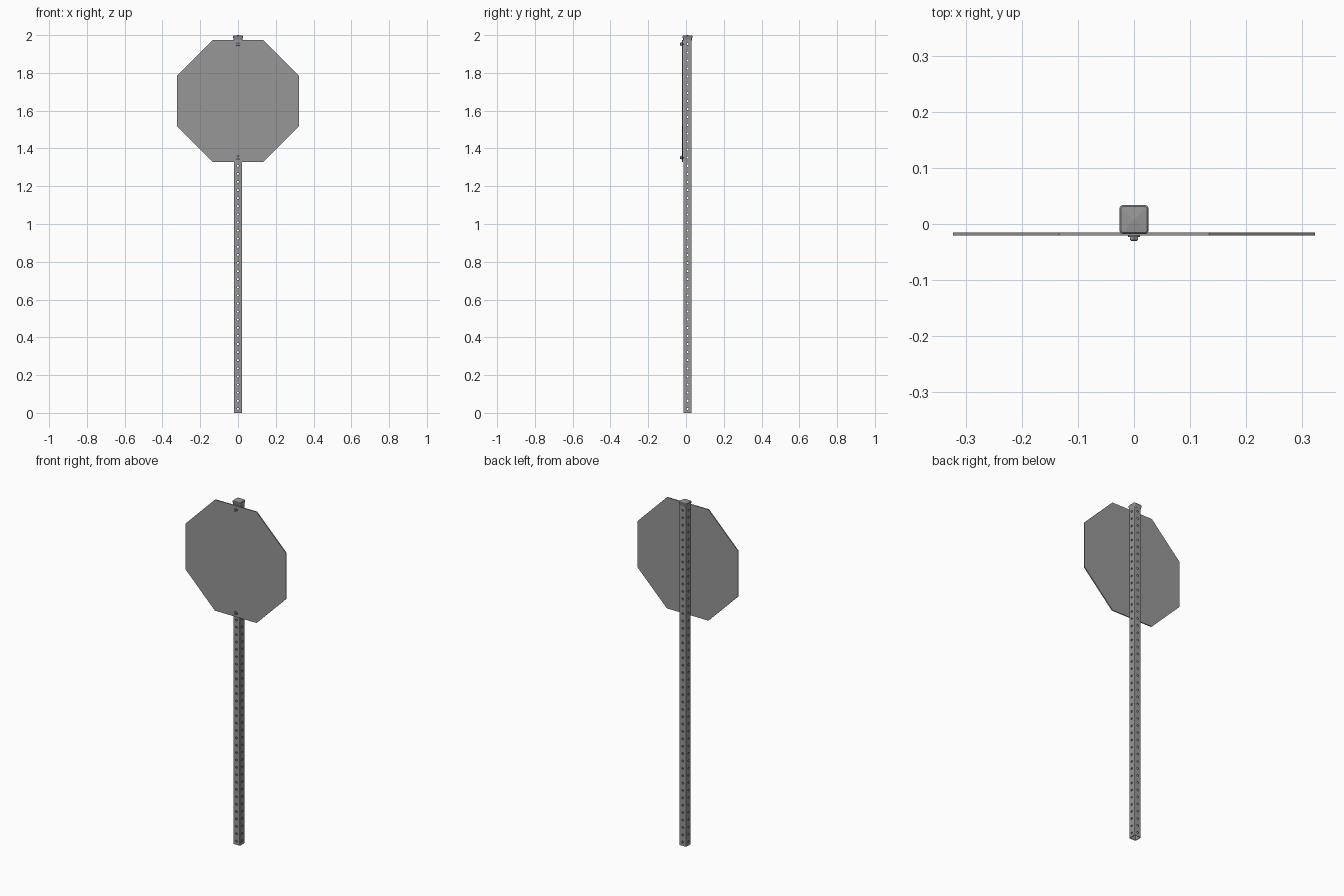
import bpy, bmesh, math
from mathutils import Vector, Matrix

if "Cube" in bpy.data.objects:
    bpy.data.objects.remove(bpy.data.objects["Cube"])

PITCH, COUNT = 0.0429, 46       # hole spacing and number of holes per side
HALF, WALL, CORNER = 0.0222, 0.003, 0.004
HOLE_R, CY = 0.0057, 0.008      # hole radius, post centre in y
POST_H = PITCH * COUNT
PLATE_BACK, PLATE_FRONT = CY - HALF - 0.0006, CY - HALF - 0.0066

steel = bpy.data.materials.new("dark_steel")
steel.diffuse_color = (0.31, 0.31, 0.31, 1)
steel.use_nodes = True
steel.node_tree.nodes["Principled BSDF"].inputs["Base Color"].default_value = steel.diffuse_color


def finish(name, bm, smooth=True):
    bmesh.ops.remove_doubles(bm, verts=bm.verts, dist=1e-5)
    bmesh.ops.recalc_face_normals(bm, faces=bm.faces)
    me = bpy.data.meshes.new(name)
    bm.to_mesh(me)
    bm.free()
    me.materials.append(steel)
    ob = bpy.data.objects.new(name, me)
    bpy.context.collection.objects.link(ob)
    if smooth:
        bpy.ops.object.select_all(action='DESELECT')
        ob.select_set(True)
        bpy.context.view_layer.objects.active = ob
        bpy.ops.object.shade_smooth_by_angle(angle=math.radians(35))
    return ob


def rounded_square(half, r, z, seg=4):
    pts = []
    for q in range(4):
        mid = math.pi / 4 + q * math.pi / 2
        cx = math.copysign(half - r, math.cos(mid))
        cy = math.copysign(half - r, math.sin(mid))
        for i in range(seg + 1):
            a = q * math.pi / 2 + i / seg * math.pi / 2
            pts.append((cx + r * math.cos(a), CY + cy + r * math.sin(a), z))
    return pts


def bridge(bm, a, b):
    n = len(a)
    for i in range(n):
        bm.faces.new((a[i], a[(i + 1) % n], b[(i + 1) % n], b[i]))


# Perforated square tube: one pierced wall cell, repeated up four sides
def build_post():
    bm = bmesh.new()
    n, hw, hh = 16, HALF - CORNER, PITCH / 2
    for side in range(4):
        rot = Matrix.Rotation(side * math.pi / 2, 3, 'Z')

        def vert(x, depth, z):
            return bm.verts.new(rot @ Vector((x, -HALF + depth, z)) + Vector((0, CY, 0)))

        for k in range(COUNT):
            zc = (k + 0.5) * PITCH
            rings = []
            for depth in (0, WALL):
                hole, edge = [], []
                for i in range(n):
                    c, s = math.cos(i * math.tau / n), math.sin(i * math.tau / n)
                    m = max(abs(c), abs(s))
                    hole.append(vert(HOLE_R * c, depth, zc + HOLE_R * s))
                    edge.append(vert(hw * c / m, depth, zc + hh * s / m))
                bridge(bm, edge, hole)
                rings.append((hole, edge))
            bridge(bm, rings[0][0], rings[1][0])
            # rounded corner strip beside the cell, outside and inside
            for r in (CORNER, CORNER - WALL):
                arc = [(hw + r * math.sin(t * math.pi / 8),
                        CORNER - r * math.cos(t * math.pi / 8)) for t in range(5)]
                for (x0, d0), (x1, d1) in zip(arc, arc[1:]):
                    bm.faces.new([vert(x0, d0, zc - hh), vert(x1, d1, zc - hh),
                                  vert(x1, d1, zc + hh), vert(x0, d0, zc + hh)])
    # end rims
    for z in (0, POST_H):
        bridge(bm, [bm.verts.new(p) for p in rounded_square(HALF, CORNER, z)],
               [bm.verts.new(p) for p in rounded_square(HALF - WALL, CORNER - WALL, z)])
    return finish("post", bm)


# Flared post cap with a shallow pyramid top
def build_cap():
    bm = bmesh.new()
    loops = [[bm.verts.new(p) for p in rounded_square(h, r, z)] for h, r, z in (
        (0.0226, 0.0044, POST_H - 0.001), (0.0232, 0.005, 1.980), (0.0260, 0.007, 1.988),
        (0.0260, 0.007, 1.994), (0.0235, 0.006, 1.997))]
    for a, b in zip(loops, loops[1:]):
        bridge(bm, a, b)
    bm.faces.new(loops[0])
    tip = bm.verts.new((0, CY, 2.0))
    top = loops[-1]
    for i, v in enumerate(top):
        bm.faces.new((v, top[(i + 1) % len(top)], tip))
    return finish("post_cap", bm, False)


# Cylinder or prism lying along y
def prism_y(bm, x, z, y0, y1, r0, r1, n, turn=0.0):
    mat = (Matrix.Translation((x, (y0 + y1) / 2, z)) @ Matrix.Rotation(math.pi / 2, 4, 'X')
           @ Matrix.Rotation(turn, 4, 'Z'))
    bmesh.ops.create_cone(bm, cap_ends=True, segments=n, radius1=r0, radius2=r1,
                          depth=abs(y1 - y0), matrix=mat)


# Octagonal sign plate
bm = bmesh.new()
R = 0.323 / math.cos(math.pi / 8)
prism_y(bm, 0, 1.652, PLATE_BACK, PLATE_FRONT, R, R, 8, math.pi / 8)
finish("sign_plate", bm, False)

build_post()
build_cap()

# Bolts with washer, hex head and shank
for label, k in (("upper", COUNT - 1), ("lower", COUNT - 15)):
    z = (k + 0.5) * PITCH
    bm = bmesh.new()
    prism_y(bm, 0, z, PLATE_FRONT, PLATE_FRONT - 0.0025, 0.011, 0.0105, 24)
    prism_y(bm, 0, z, PLATE_FRONT - 0.0025, PLATE_FRONT - 0.008, 0.0078, 0.0078, 6)
    prism_y(bm, 0, z, PLATE_FRONT - 0.008, PLATE_FRONT - 0.0098, 0.0074, 0.0058, 6)
    prism_y(bm, 0, z, PLATE_FRONT, CY - HALF + 0.012, 0.0045, 0.0045, 16)
    finish(label + "_bolt", bm)
